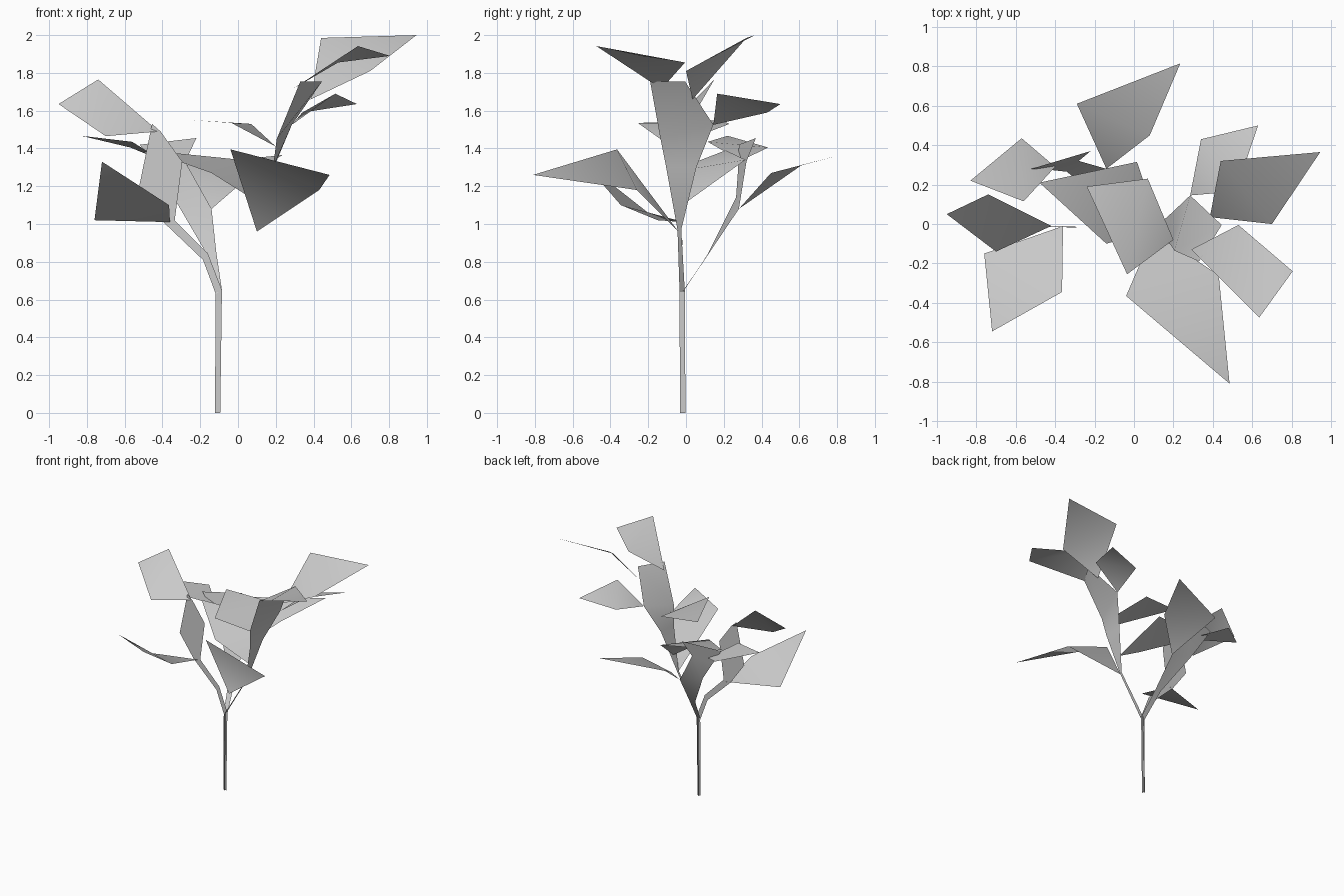
import bpy


def mesh_object(name, verts, faces):
    mesh = bpy.data.meshes.new(name)
    mesh.from_pydata(verts, [], faces)
    mesh.polygons.foreach_set("use_smooth", [True] * len(faces))
    mesh.update()
    obj = bpy.data.objects.new(name, mesh)
    bpy.context.collection.objects.link(obj)
    return obj


def ribbon(name, left, right):
    """Flat strip of quads between two edge paths."""
    n = len(left)
    faces = [(i, i + n, i + n + 1, i + 1) for i in range(n - 1)]
    return mesh_object(name, left + right, faces)


def leaves(name, outlines):
    """Kite leaves (base, side, tip, side), folded from side to side."""
    for i, pts in enumerate(outlines, 1):
        mesh_object(f"{name}_{i}", pts, [(0, 1, 3), (1, 2, 3)])


# Trunk: two crossed flat strips
ribbon("trunk_front_strip",
       [(-.122, -.018, 0), (-.118, -.018, .63)],
       [(-.094, -.018, 0), (-.085, -.018, .65)])
ribbon("trunk_side_strip",
       [(-.108, -.032, 0), (-.1, -.034, .64)],
       [(-.108, -.003, 0), (-.1, -.006, .64)])

# Left branch, flat to the front
ribbon("left_branch",
       [(-.118, -.018, .63), (-.185, -.018, .81), (-.395, -.016, 1.01),
        (-.525, -.014, 1.19), (-.455, -.012, 1.53)],
       [(-.085, -.018, .65), (-.16, -.018, .845), (-.335, -.016, 1.02),
        (-.295, -.014, 1.33), (-.41, -.012, 1.49)])

# Back branch, widening as it leans to the rear
ribbon("back_branch",
       [(-.118, -.023, .63), (-.165, .115, .84), (-.34, .265, 1.14),
        (-.43, .275, 1.28), (-.52, .28, 1.42)],
       [(-.085, -.013, .65), (-.115, .125, .85), (-.14, .28, 1.08),
        (-.28, .32, 1.33), (-.22, .37, 1.455)])

# Right branch, flat to the side
ribbon("right_branch",
       [(-.1, -.034, .64), (.1, -.045, .97), (.185, -.105, 1.3),
        (.205, -.135, 1.45), (.33, -.19, 1.755)],
       [(-.1, -.006, .64), (.1, -.025, .97), (.19, .055, 1.3),
        (.285, .145, 1.525), (.445, -.005, 1.755)])

leaves("left_leaf", [
    [(-.42, -.01, 1.49), (-.74, .15, 1.765), (-.95, .05, 1.635), (-.7, -.14, 1.465)],
    [(-.36, -.01, 1.01), (-.76, -.15, 1.02), (-.72, -.545, 1.33), (-.365, -.345, 1.1)],
])

leaves("back_leaf", [
    [(-.14, .28, 1.08), (-.29, .61, 1.31), (.235, .815, 1.365), (.08, .45, 1.27)],
    [(-.4, .29, 1.335), (-.57, .435, 1.405), (-.83, .22, 1.467), (-.56, .115, 1.435)],
])

leaves("right_leaf", [
    [(.13, -.02, 1.1), (.015, .315, 1.34), (-.48, .21, 1.39), (-.14, -.1, 1.27)],
    [(.1, -.04, .96), (-.04, -.365, 1.395), (.485, -.81, 1.26), (.43, -.26, 1.18)],
    [(.2, -.08, 1.41), (.07, .23, 1.53), (-.24, .19, 1.55), (-.035, -.255, 1.535)],
    [(.285, .145, 1.525), (.34, .43, 1.59), (.63, .5, 1.635), (.515, .165, 1.69)],
    [(.385, .035, 1.66), (.44, .32, 1.985), (.945, .365, 2.0), (.7, 0, 1.81)],
    [(.29, -.13, 1.715), (.53, -.005, 1.855), (.805, -.24, 1.89), (.635, -.475, 1.942)],
])
